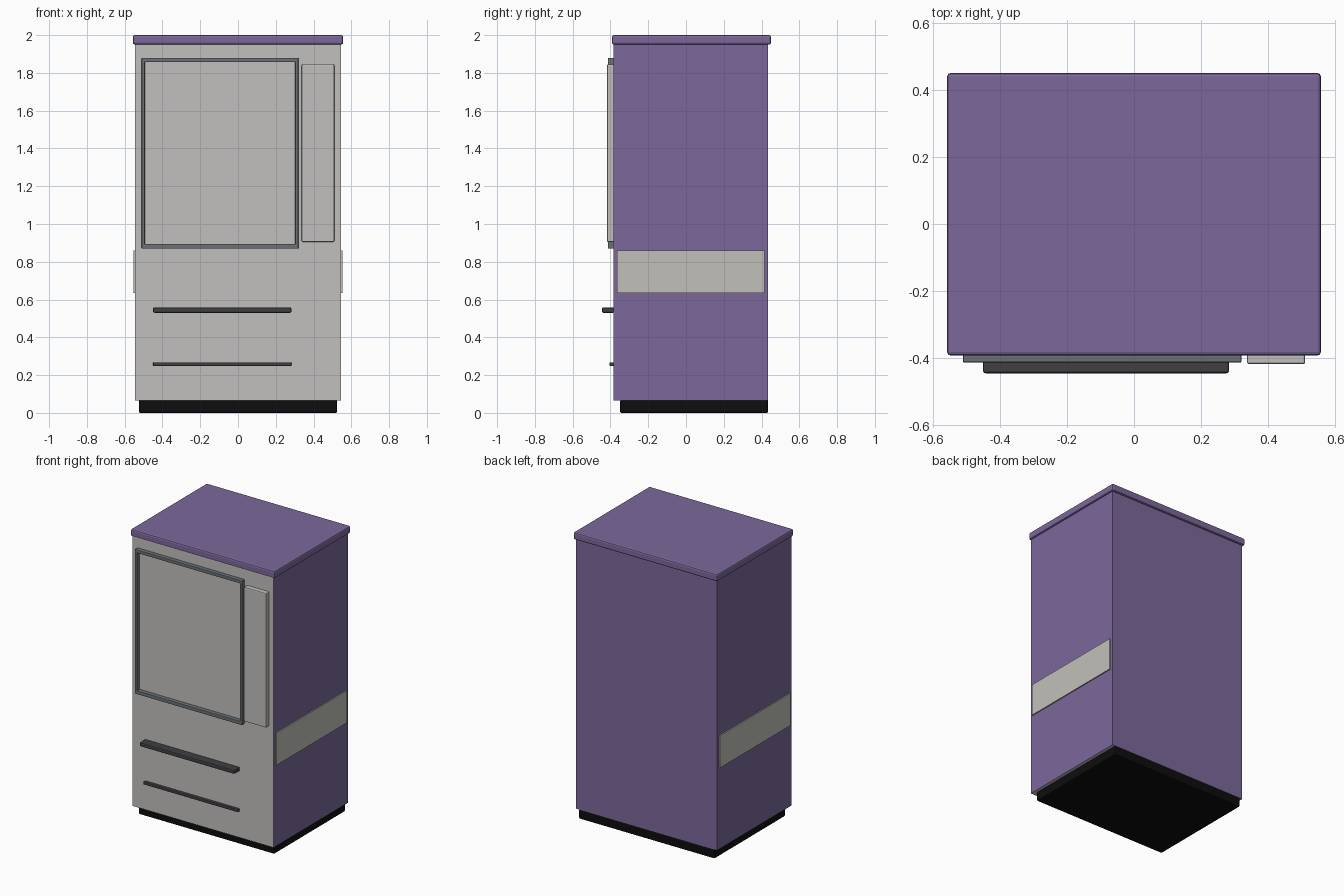
import bpy
import bmesh

cube = bpy.data.objects.get("Cube")
if cube:
    bpy.data.objects.remove(cube, do_unlink=True)


def material(name, r, g, b):
    mat = bpy.data.materials.new(name)
    mat.use_nodes = True
    mat.diffuse_color = (r, g, b, 1)
    mat.node_tree.nodes["Principled BSDF"].inputs["Base Color"].default_value = (r, g, b, 1)
    return mat


purple = material("purple", 0.2, 0.14, 0.33)
light_grey = material("light_grey", 0.54, 0.53, 0.51)
stripe_grey = material("warm_grey", 0.54, 0.53, 0.49)
frame_grey = material("slate_grey", 0.15, 0.165, 0.18)
dark_grey = material("charcoal", 0.05, 0.05, 0.056)
black = material("black", 0.004, 0.004, 0.004)


def box(name, x, y, z, mat, bevel=0.0):
    """Box spanning the given (min, max) ranges, with optional rounded edges."""
    bm = bmesh.new()
    bmesh.ops.create_cube(bm, size=1)
    for v in bm.verts:
        v.co = [(lo + hi) / 2 + c * (hi - lo) for c, (lo, hi) in zip(v.co, (x, y, z))]
    mesh = bpy.data.meshes.new(name)
    bm.to_mesh(mesh)
    bm.free()
    mesh.materials.append(mat)
    obj = bpy.data.objects.new(name, mesh)
    bpy.context.collection.objects.link(obj)
    if bevel:
        mod = obj.modifiers.new("rounded_edges", "BEVEL")
        mod.width = bevel
        mod.segments = 2
    return obj


# Cabinet: purple shell with a light front and underside
FRONT = -0.385
cabinet = box("cabinet", (-0.545, 0.545), (FRONT, 0.435), (0.065, 1.955), purple)
cabinet.data.materials.append(light_grey)
for face in cabinet.data.polygons:
    if face.normal.y < -0.5 or face.normal.z < -0.5:
        face.material_index = 1

# Overhanging top and recessed plinth
box("top_lid", (-0.557, 0.557), (-0.392, 0.45), (1.95, 2.0), purple, 0.01)
box("plinth", (-0.525, 0.525), (-0.35, 0.435), (0, 0.067), black, 0.008)

# Side stripes
for side, x in (("left", (0.544, 0.553)), ("right", (-0.553, -0.544))):
    box(side + "_stripe", x, (-0.365, 0.415), (0.635, 0.86), stripe_grey)

# Display window frame
L, R, B, T = -0.51, 0.32, 0.87, 1.88
DEPTH = (-0.413, FRONT + 0.005)
for name, z in (("frame_bottom", (B, B + 0.025)), ("frame_top", (T - 0.023, T))):
    box(name, (L, R), DEPTH, z, frame_grey, 0.004)
for name, x in (("frame_right", (L, L + 0.017)), ("frame_left", (R - 0.017, R))):
    box(name, x, DEPTH, (B + 0.01, T - 0.01), frame_grey, 0.004)

# Raised control panel beside the window
box("control_panel", (0.337, 0.51), (-0.418, FRONT + 0.005), (0.905, 1.845), light_grey, 0.006)

# Delivery shelf and lower trim bar
box("delivery_shelf", (-0.45, 0.283), (-0.445, FRONT + 0.005), (0.53, 0.558), dark_grey, 0.007)
box("lower_trim", (-0.45, 0.283), (-0.405, FRONT + 0.005), (0.248, 0.268), dark_grey, 0.005)
